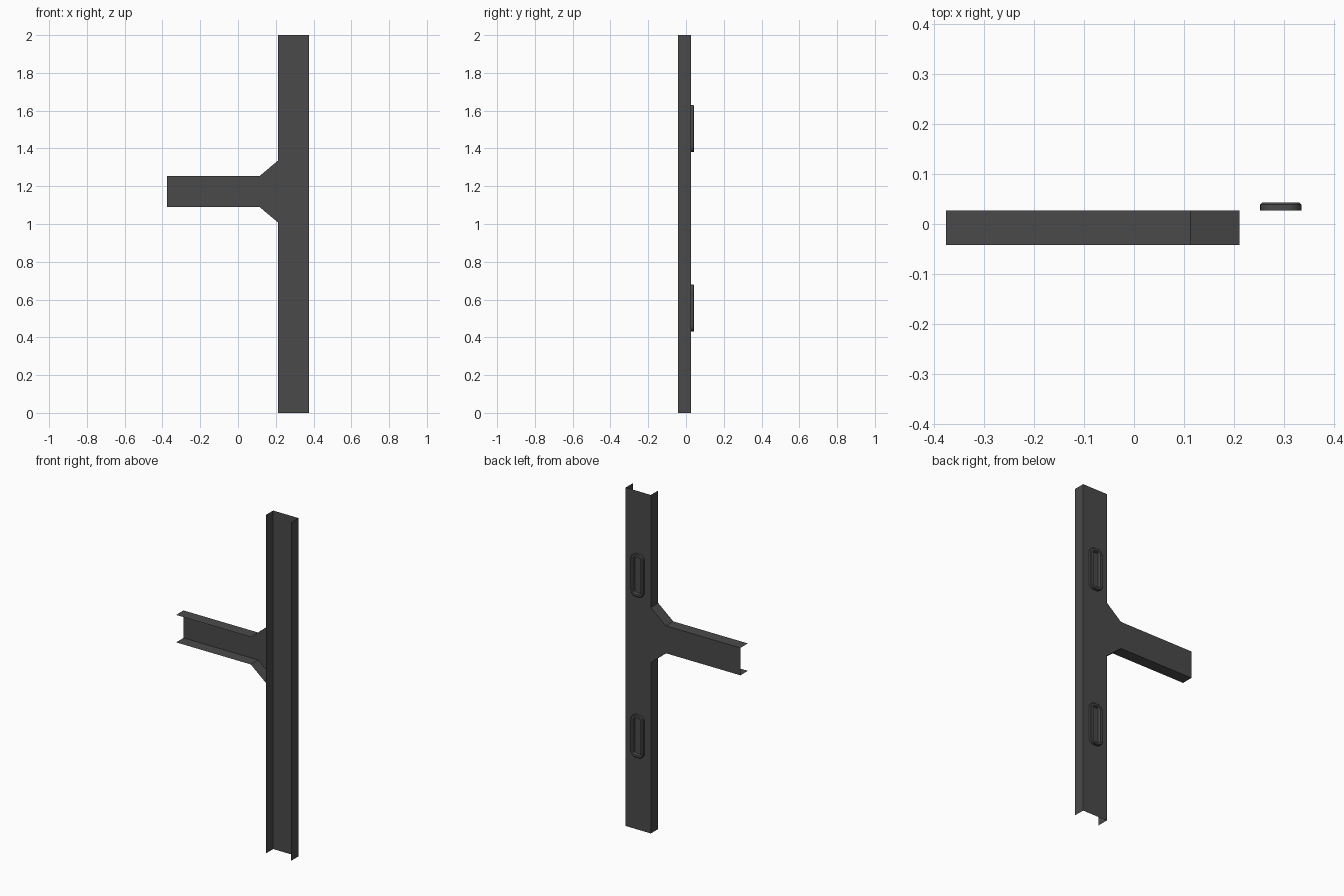
import bpy, bmesh, math

if "Cube" in bpy.data.objects:
    bpy.data.objects.remove(bpy.data.objects["Cube"])

FRONT, WEB, RIM = -0.042, 0.027, 0.043      # y of flange lips, web sheet, slot rims
X0, X1 = 0.211, 0.375                       # post width
ARM_Z = 1.172                               # arm centre height

steel = bpy.data.materials.new("dark grey steel")
steel.diffuse_color = (0.068, 0.068, 0.068, 1)
steel.use_nodes = True
steel.node_tree.nodes["Principled BSDF"].inputs["Base Color"].default_value = steel.diffuse_color


def make(name, bm, smooth=False):
    mesh = bpy.data.meshes.new(name)
    bm.to_mesh(mesh)
    bm.free()
    mesh.materials.append(steel)
    ob = bpy.data.objects.new(name, mesh)
    bpy.context.collection.objects.link(ob)
    if smooth:
        bpy.context.view_layer.objects.active = ob
        ob.select_set(True)
        bpy.ops.object.shade_smooth_by_angle(angle=math.radians(35))
        ob.select_set(False)
    return ob


def strips(bm, loops, closed):
    """Join successive point loops with quads."""
    rows = [[bm.verts.new(p) for p in loop] for loop in loops]
    n = len(rows[0])
    for a, b in zip(rows, rows[1:]):
        for i in range(n if closed else n - 1):
            j = (i + 1) % n
            bm.faces.new((a[i], a[j], b[j], b[i]))
    return rows


# Upright post: thin folded channel, open to the front
bm = bmesh.new()
section = [(X0, FRONT), (X0, WEB), (X1, WEB), (X1, FRONT)]
strips(bm, [[(x, y, z) for x, y in section] for z in (2, 0)], False)
make("upright_post", bm)

# Side arm: the same channel, flaring into the post
bm = bmesh.new()
stations = [(-0.375, 0.081), (0.113, 0.081), (X0, 0.163)]
loops = [[(x, FRONT, ARM_Z - h), (x, WEB, ARM_Z - h),
          (x, WEB, ARM_Z + h), (x, FRONT, ARM_Z + h)] for x, h in stations]
strips(bm, loops, False)
bmesh.ops.reverse_faces(bm, faces=bm.faces[:])
make("side_arm", bm)


def rounded_rect(cz, hw, hh, r, y):
    pts = []
    for k, (sx, sz) in enumerate([(1, 1), (-1, 1), (-1, -1), (1, -1)]):
        for i in range(7):
            a = math.pi / 2 * (k + i / 6)
            pts.append(((X0 + X1) / 2 + sx * (hw - r) + r * math.cos(a), y,
                        cz + sz * (hh - r) + r * math.sin(a)))
    return pts


# Raised slot rims on the back of the post
for name, cz in (("lower_slot_rim", 0.555), ("upper_slot_rim", 1.505)):
    bm = bmesh.new()
    profile = [(0, WEB), (0, RIM - 0.004), (0.004, RIM), (0.016, RIM), (0.02, WEB + 0.001)]
    strips(bm, [rounded_rect(cz, 0.041 - d, 0.125 - d, 0.03 - d, y)
                for d, y in profile], True)
    bmesh.ops.recalc_face_normals(bm, faces=bm.faces[:])
    # the outward side of the flat rim must face the back
    flat = max(bm.faces, key=lambda f: f.calc_center_median().y)
    if flat.normal.y < 0:
        bmesh.ops.reverse_faces(bm, faces=bm.faces[:])
    make(name, bm, True)
